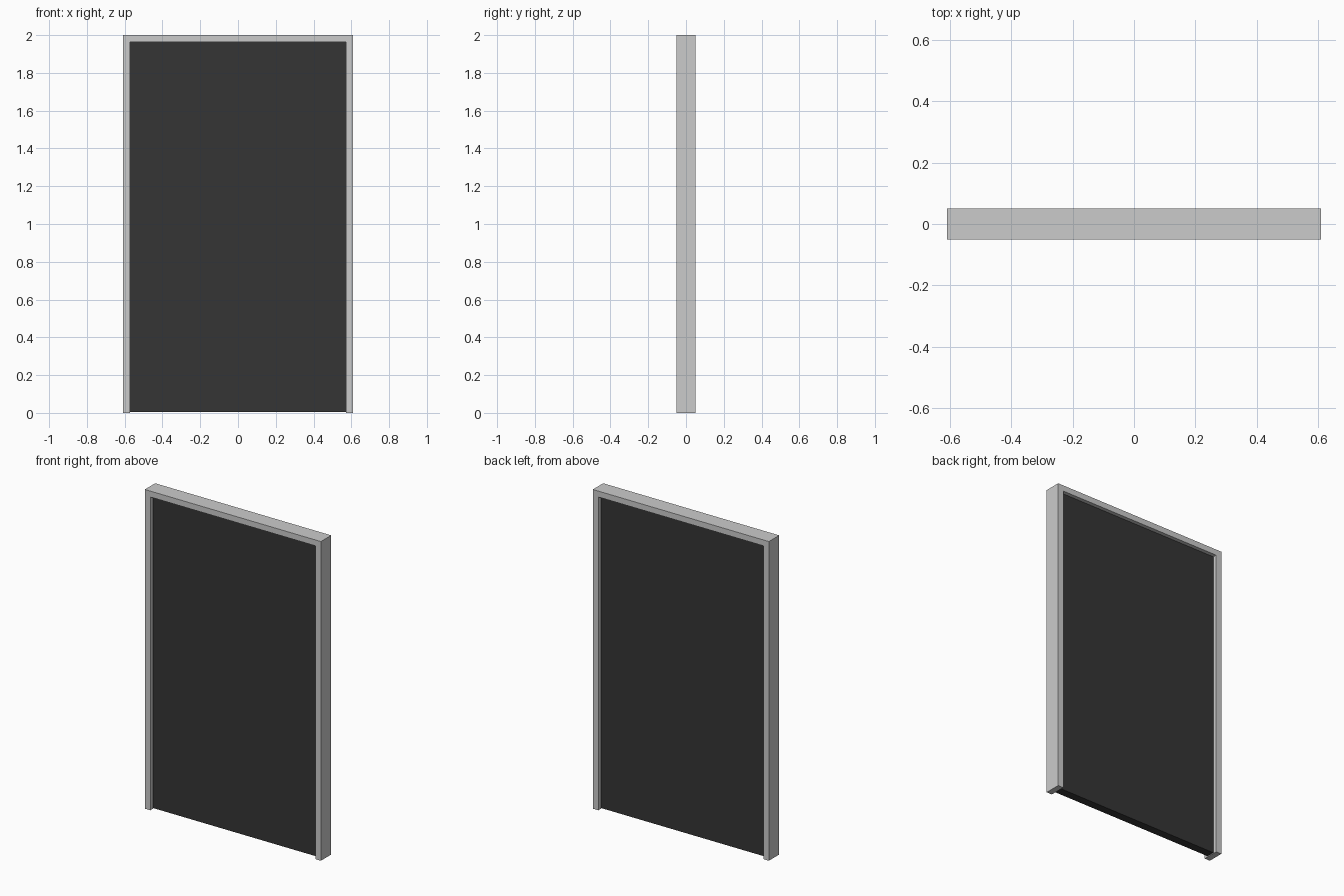
import bpy, bmesh

if "Cube" in bpy.data.objects:
    bpy.data.objects.remove(bpy.data.objects["Cube"])

W, H, D = 0.61, 2.0, 0.051      # half width, height, half depth
IW, IH = 0.572, 1.963           # opening half width and height


def extrude_profile(name, pts, half_depth):
    """Extrude an x-z outline symmetrically along y."""
    bm = bmesh.new()
    face = bm.faces.new([bm.verts.new((x, -half_depth, z)) for x, z in pts])
    ext = bmesh.ops.extrude_face_region(bm, geom=[face])
    verts = [v for v in ext["geom"] if isinstance(v, bmesh.types.BMVert)]
    bmesh.ops.translate(bm, verts=verts, vec=(0, 2 * half_depth, 0))
    bmesh.ops.recalc_face_normals(bm, faces=bm.faces)
    me = bpy.data.meshes.new(name)
    bm.to_mesh(me)
    bm.free()
    ob = bpy.data.objects.new(name, me)
    bpy.context.collection.objects.link(ob)
    return ob


# Three-sided surround, open at the floor
extrude_profile("door_frame", [(-W, 0), (-IW, 0), (-IW, IH), (IW, IH),
                               (IW, 0), (W, 0), (W, H), (-W, H)], D)

# Dark leaf, recessed on both sides, just clear of the floor
panel = extrude_profile("door_panel", [(-IW, 0.005), (IW, 0.005),
                                       (IW, IH), (-IW, IH)], 0.026)
dark = bpy.data.materials.new("dark_panel")
dark.diffuse_color = (0.035, 0.035, 0.035, 1)
dark.use_nodes = True
dark.node_tree.nodes["Principled BSDF"].inputs["Base Color"].default_value = dark.diffuse_color
panel.data.materials.append(dark)
